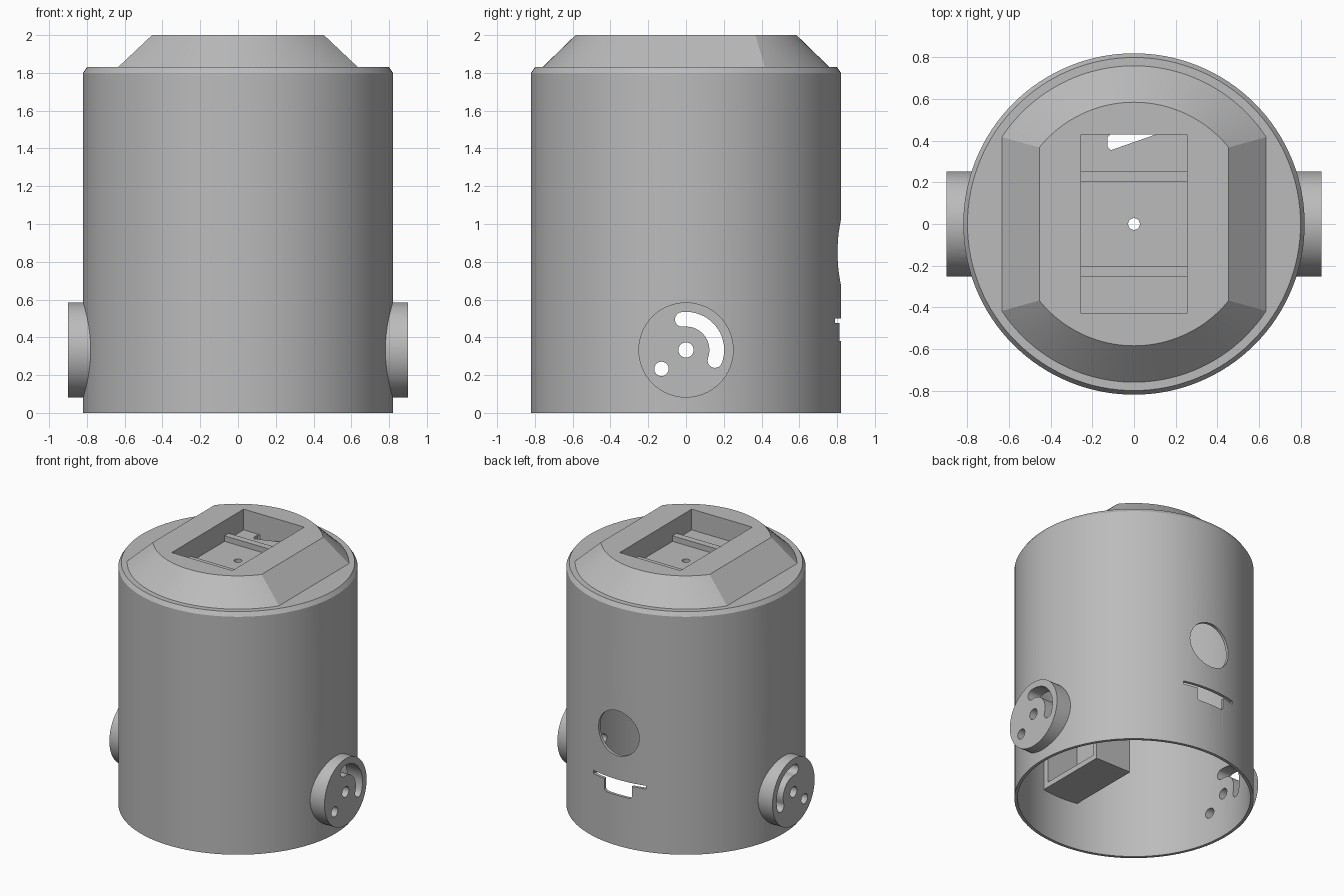
import bpy, bmesh, math
from mathutils import Matrix, Vector

if "Cube" in bpy.data.objects:
    bpy.data.objects.remove(bpy.data.objects["Cube"], do_unlink=True)

grey = bpy.data.materials.new("plain grey")
grey.use_nodes = True
COLOUR = (0.5, 0.5, 0.5, 1)
grey.diffuse_color = COLOUR
grey.node_tree.nodes["Principled BSDF"].inputs["Base Color"].default_value = COLOUR

TO_X = Matrix.Rotation(math.pi / 2, 4, "Y")
TO_Y = Matrix.Rotation(math.pi / 2, 4, "X")
WHEEL_Z = 0.333


def finish(name, bm):
    bmesh.ops.recalc_face_normals(bm, faces=bm.faces)
    mesh = bpy.data.meshes.new(name)
    bm.to_mesh(mesh)
    bm.free()
    mesh.materials.append(grey)
    obj = bpy.data.objects.new(name, mesh)
    bpy.context.collection.objects.link(obj)
    return obj


def loft(name, rings):
    """Skin between closed rings of equal length and cap both ends."""
    bm = bmesh.new()
    loops = [[bm.verts.new(p) for p in ring] for ring in rings]
    n = len(loops[0])
    for low, high in zip(loops, loops[1:]):
        for i in range(n):
            j = (i + 1) % n
            bm.faces.new((low[i], low[j], high[j], high[i]))
    bm.faces.new(loops[0][::-1])
    bm.faces.new(loops[-1])
    return finish(name, bm)


def circle(r, z, n=128):
    return [(r * math.cos(math.tau * i / n), r * math.sin(math.tau * i / n), z) for i in range(n)]


def rod(name, r, length, centre, turn=Matrix(), n=64):
    bm = bmesh.new()
    bmesh.ops.create_cone(bm, cap_ends=True, segments=n, radius1=r, radius2=r, depth=length,
                          matrix=Matrix.Translation(centre) @ turn)
    return finish(name, bm)


def box(name, low, high):
    low, high = Vector(low), Vector(high)
    bm = bmesh.new()
    bmesh.ops.create_cube(bm, size=1, matrix=Matrix.Translation((low + high) / 2)
                          @ Matrix.Diagonal((*(high - low), 1)))
    return finish(name, bm)


def combine(obj, other, operation="DIFFERENCE", keep=False):
    """Apply a boolean, then drop the tool."""
    mod = obj.modifiers.new("cut", "BOOLEAN")
    mod.operation, mod.solver, mod.object = operation, "EXACT", other
    bpy.context.view_layer.update()
    graph = bpy.context.evaluated_depsgraph_get()
    mesh = bpy.data.meshes.new_from_object(obj.evaluated_get(graph))
    obj.modifiers.clear()
    obj.data = mesh
    if not keep:
        bpy.data.objects.remove(other, do_unlink=True)


# Barrel body with a bevelled upper rim and two side wheels
body = loft("body", [circle(0.82, 0), circle(0.82, 1.8), circle(0.80, 1.83)])
for side in (-1, 1):
    wheel = rod("wheel", 0.252, 0.4, (side * 0.7, 0, WHEEL_Z), TO_X)
    combine(body, wheel, "UNION")
combine(body, rod("hollow", 0.798, 2, (0, 0, 0.78), n=128))

# Round holes through both wheels
for y, z, r in ((0, 0, 0.04), (-0.13, -0.1, 0.038)):
    combine(body, rod("hole", r, 3, (0, y, WHEEL_Z + z), TO_X, 32))


# Curved slot through both wheels
def arc(r, start, end, cy=0, cz=0, n=20):
    angles = [math.radians(start + (end - start) * i / n) for i in range(n + 1)]
    return [(cy + r * math.cos(a), cz + r * math.sin(a)) for a in angles]


first, last, mid, half = -20, 97, 0.163, 0.039
tip = arc(mid, first, last)
outline = arc(mid + half, first, last)
outline += arc(half, last, last + 180, *tip[-1], n=10)[1:-1]
outline += arc(mid - half, last, first)
outline += arc(half, first + 180, first + 360, *tip[0], n=10)[1:-1]
slot = loft("slot", [[(x, y, z + WHEEL_Z) for y, z in outline] for x in (-1.5, 1.5)])
combine(body, slot)

# Round window and stepped slot in the back
combine(body, rod("window", 0.17, 0.6, (0, 0.8, 0.85), TO_Y))
step = [(-0.22, 0.5), (-0.22, 0.475), (-0.115, 0.475), (-0.115, 0.395), (-0.1, 0.38),
        (0.1, 0.38), (0.115, 0.395), (0.115, 0.475), (0.22, 0.475), (0.22, 0.5)]
combine(body, loft("back_slot", [[(x, y, z) for x, z in step] for y in (0.5, 1.1)]))


# Sloped cap: a round cone flattened on both sides
def flattened(r, clip, z, n=40):
    a = math.acos(clip / r)
    ring = []
    for base in (0, math.pi):
        for i in range(n + 1):
            t = base + a + (math.pi - 2 * a) * i / n
            ring.append((r * math.cos(t), r * math.sin(t), z))
    return ring


cap = loft("cap", [flattened(0.76, 0.635, 1.815), flattened(0.76, 0.635, 1.83),
                   flattened(0.585, 0.455, 2)])
combine(cap, box("pocket", (-0.254, -0.43, 1.843), (0.254, 0.43, 2.2)))

# Floor openings pass through the cap and the roof
wedge = [(-0.11, 0.355), (0.105, 0.43), (-0.115, 0.43), (-0.128, 0.415), (-0.128, 0.37)]
openings = [rod("floor_hole", 0.028, 0.6, (0, 0, 1.8), n=32),
            loft("wire_gap", [[(x, y, z) for x, y in wedge] for z in (1.6, 1.9)])]
for tool in openings:
    combine(cap, tool, keep=True)
    combine(body, tool)

# Ribs across the pocket floor
for name, y in (("front_rib", -0.227), ("back_rib", 0.227)):
    box(name, (-0.254, y - 0.025, 1.84), (0.254, y + 0.025, 1.885))

# Holder on the inner front wall, open on one side
holder = box("inner_holder", (-0.15, -0.8, 0.36), (0.15, -0.22, 0.9))
combine(holder, box("holder_recess", (-0.11, -0.74, 0.4), (0.3, -0.26, 0.86)))

# Smooth the round walls and keep the edges crisp
bpy.ops.object.select_all(action="DESELECT")
for obj in (body, cap):
    obj.select_set(True)
bpy.context.view_layer.objects.active = body
bpy.ops.object.shade_smooth_by_angle(angle=math.radians(20))
